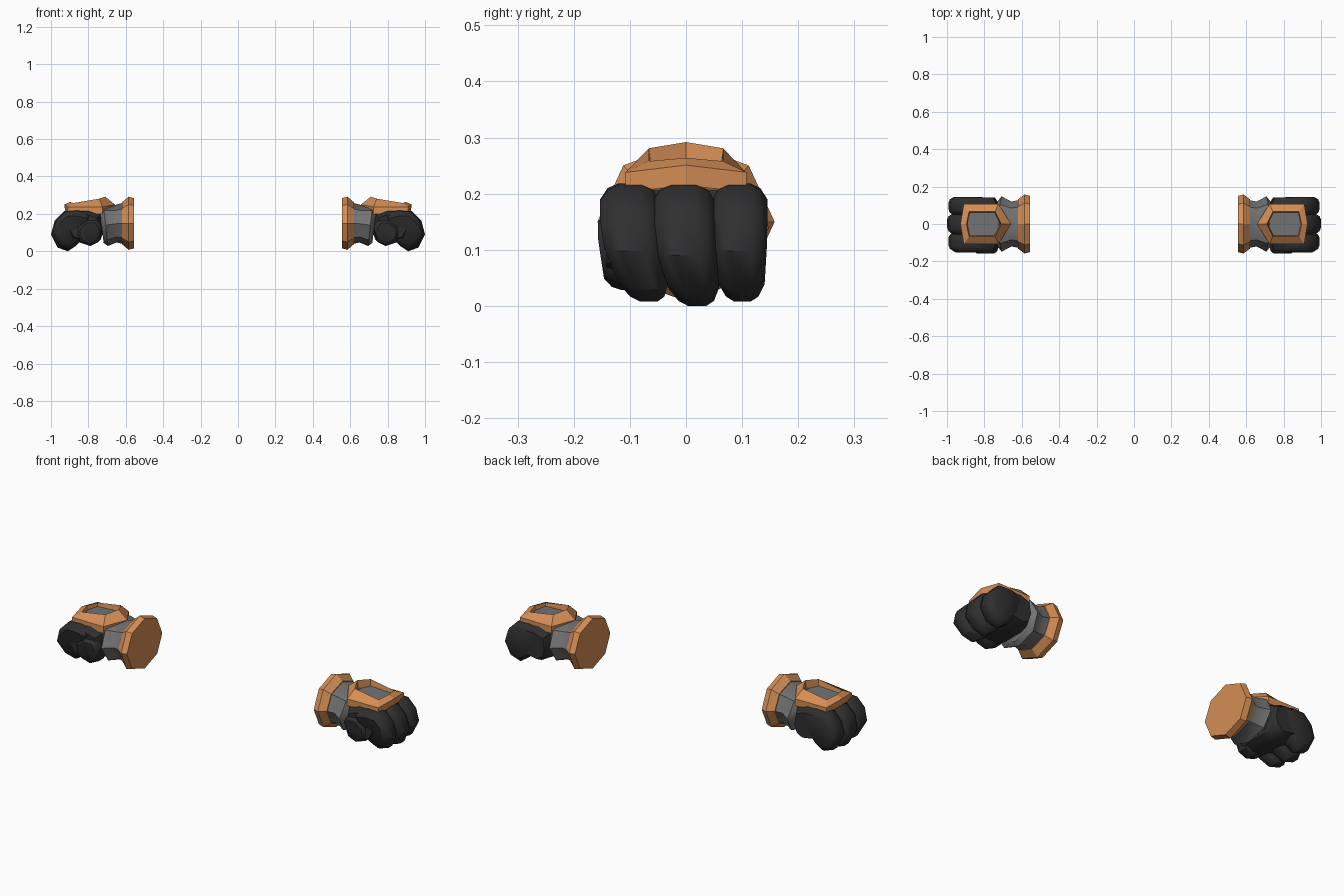
import bpy, bmesh, math

if "Cube" in bpy.data.objects:
    bpy.data.objects.remove(bpy.data.objects["Cube"])

def material(name, rgb):
    m = bpy.data.materials.new(name)
    m.diffuse_color = (*rgb, 1)
    m.use_nodes = True
    m.node_tree.nodes["Principled BSDF"].inputs["Base Color"].default_value = m.diffuse_color
    return m

ORANGE = material("copper orange", (0.66, 0.27, 0.09))
GREY = material("mid grey", (0.17, 0.17, 0.17))
BLACK = material("soft black", (0.028, 0.028, 0.028))

def loft(name, rings, mat, angle=35, caps=(True, True)):
    """Skin equal-length point rings; mirrored across x for the second gauntlet."""
    bm = bmesh.new()
    vs = [[bm.verts.new(p) for p in r] for r in rings]
    n = len(vs[0])
    for a, b in zip(vs, vs[1:]):
        for i in range(n):
            j = (i + 1) % n
            bm.faces.new((a[i], a[j], b[j], b[i]))
    if caps[0]:
        bm.faces.new(vs[0][::-1])
    if caps[1]:
        bm.faces.new(vs[-1])
    bmesh.ops.recalc_face_normals(bm, faces=bm.faces[:])
    me = bpy.data.meshes.new(name)
    bm.to_mesh(me)
    bm.free()
    ob = bpy.data.objects.new(name, me)
    bpy.context.collection.objects.link(ob)
    me.materials.append(mat)
    bpy.ops.object.select_all(action='DESELECT')
    ob.select_set(True)
    bpy.context.view_layer.objects.active = ob
    if angle:
        bpy.ops.object.shade_smooth_by_angle(angle=math.radians(angle))
    ob.modifiers.new("other_side", 'MIRROR').use_mirror_merge = False
    return ob

def ring(x, ry, rz, zc=0.15, lean=0.0):
    """Octagon around the x axis, leaning forward at the top."""
    pts = []
    for i in range(8):
        a = math.tau * i / 8
        pts.append((x + lean * math.sin(a), ry * math.cos(a), zc + rz * math.sin(a)))
    return pts

def slab(name, profile, yc, w, mat, shear=0.0, taper=0.0):
    """Rounded slab: xz profile swept over y with shrunken ends."""
    cx = sum(p[0] for p in profile) / len(profile)
    cz = sum(p[1] for p in profile) / len(profile)
    rings = []
    for t, s in ((-1, 0.72), (-0.75, 0.92), (-0.4, 1), (0.4, 1), (0.75, 0.92), (1, 0.72)):
        r = []
        for x, z in profile:
            z2 = cz + (z - cz) * s
            low = max(0, 0.12 - z2)
            r.append((cx + (x - cx) * s, yc + t * w * (1 - taper * low) + shear * low, z2))
        rings.append(r)
    return loft(name, rings, mat, 40)

# Cuff rim and flared wrist
loft("cuff", [ring(0.555, 0.150, 0.134), ring(0.585, 0.158, 0.142),
              ring(0.620, 0.132, 0.112)], ORANGE, 20)
loft("wrist", [ring(0.605, 0.130, 0.112), ring(0.655, 0.120, 0.100, 0.147, 0.005),
               ring(0.708, 0.148, 0.112, 0.140, 0.012),
               ring(0.730, 0.120, 0.095, 0.140, 0.012)], GREY, 40)

# Palm block behind the fingers
palm = [(0.715, 0.12), (0.73, 0.20), (0.80, 0.225), (0.91, 0.22), (0.94, 0.13),
        (0.90, 0.06), (0.84, 0.045), (0.78, 0.035), (0.735, 0.06)]
slab("palm", palm, 0.0, 0.142, BLACK)

# Three thick curled fingers
finger = [(0.79, 0.20), (0.86, 0.218), (0.93, 0.215), (0.98, 0.165), (1.0, 0.09),
          (0.965, 0.02), (0.91, 0.0), (0.865, 0.03), (0.82, 0.08)]
for name, y, w, s in (("front", -0.100, 0.053, 0.30), ("middle", -0.004, 0.056, 0.2),
                      ("back", 0.095, 0.050, 0.05)):
    off = 0 if name == "middle" else 0.008
    slab(name + "_finger", [(x - off, z + off * (z < 0.1)) for x, z in finger],
         y, w, BLACK, s, 2.2)

# Thumb tucked along the front side
thumb = [(0.725, 0.13), (0.75, 0.17), (0.81, 0.17), (0.86, 0.13), (0.865, 0.08),
         (0.84, 0.045), (0.79, 0.028), (0.745, 0.05)]
slab("thumb", thumb, -0.105, 0.052, BLACK, 0.1, 1.0)

# Six-sided hand guard: side wall, sloping bevel, rim and recess
def hexagon(xs, y, zs):
    (xb, xm, xf, xt), (zb, zm, zf, zt) = xs, zs
    return [(xb, 0, zb), (xm, y, zm), (xf, y, zf), (xt, 0, zt), (xf, -y, zf), (xm, -y, zm)]

loft("hand_guard", [
    hexagon((0.665, 0.725, 0.910, 0.925), 0.108, (0.235, 0.200, 0.203, 0.215)),
    hexagon((0.658, 0.725, 0.910, 0.928), 0.108, (0.250, 0.237, 0.238, 0.251)),
    hexagon((0.710, 0.742, 0.882, 0.896), 0.066, (0.292, 0.281, 0.258, 0.264)),
    hexagon((0.716, 0.746, 0.878, 0.891), 0.061, (0.245, 0.245, 0.238, 0.238)),
], ORANGE, 0, (True, False))
loft("guard_inset", [
    hexagon((0.714, 0.744, 0.880, 0.893), 0.063, (0.238, 0.238, 0.234, 0.234)),
    hexagon((0.714, 0.744, 0.880, 0.893), 0.063, (0.247, 0.247, 0.241, 0.241)),
], GREY, 0)
